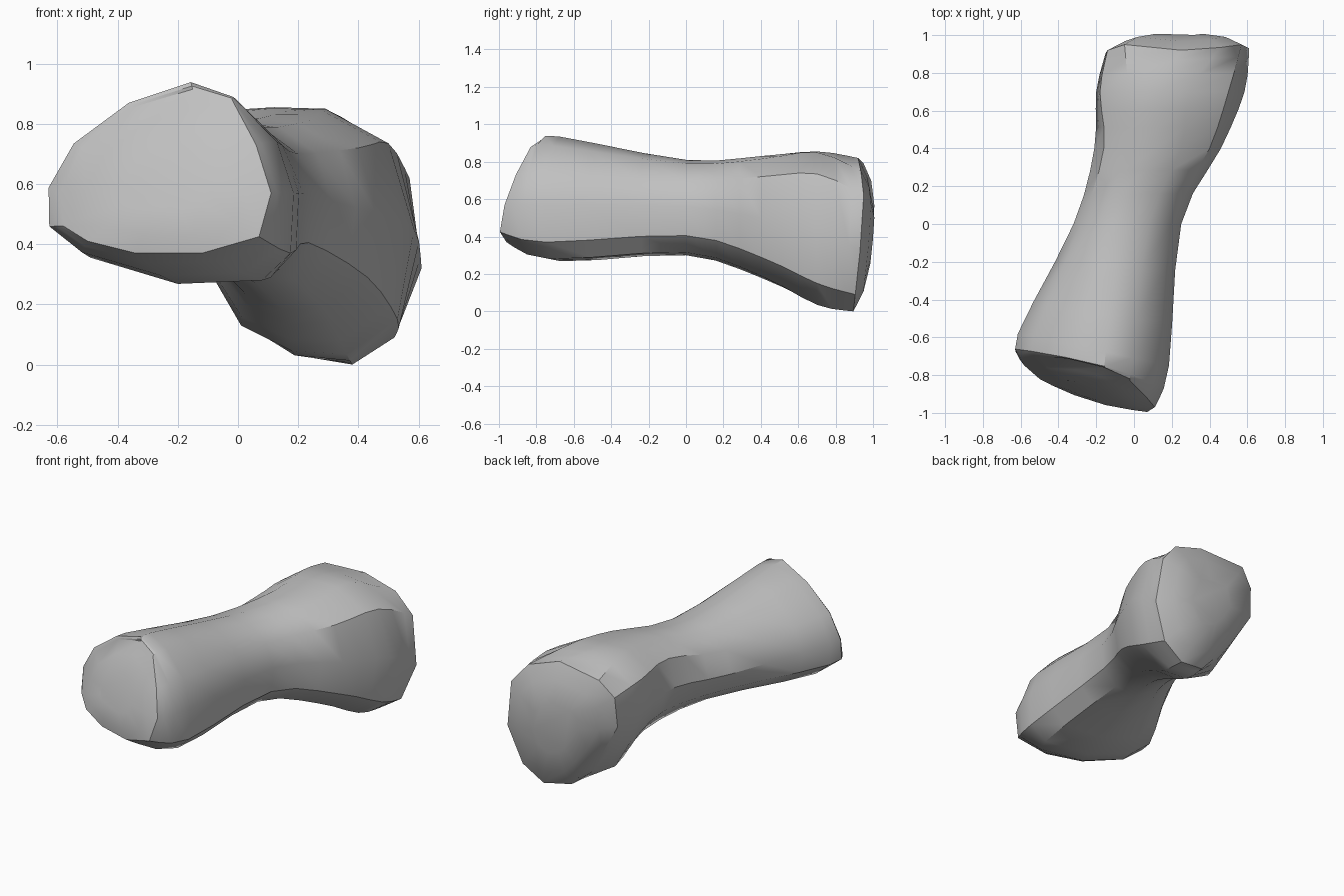
import bpy
import bmesh
import math
from mathutils import Vector

cube = bpy.data.objects.get("Cube")
if cube:
    bpy.data.objects.remove(cube, do_unlink=True)

STEPS = 3  # loft subdivisions between neighbouring sections


def rim(points):
    """End rim whose points lie at their own depth."""
    return [Vector(p) for p in points]


def section(base, slope_x, outline):
    """Cross-section on the upright plane y = base + slope_x * x."""
    return [Vector((x, base + slope_x * x, z)) for x, z in outline]


def blend(p0, p1, p2, p3, t):
    """Smooth curve from p1 to p2, guided by the sections on either side."""
    return 0.5 * (2 * p1 + (p2 - p0) * t + (2 * p0 - 5 * p1 + 4 * p2 - p3) * t ** 2
                  + (3 * p1 - p0 - 3 * p2 + p3) * t ** 3)


def inset(ring, scale, push):
    """Shrunken copy of an end rim, pushed along y to dome the cap."""
    middle = sum(ring, Vector()) / len(ring)
    return [middle.lerp(p, scale) + Vector((0, push, 0)) for p in ring]


# Outlines run clockwise from the top, as seen from the front
front_rim = rim([
    (-.15, -.76, .915), (-.02, -.83, .88), (.06, -.91, .73), (.11, -.97, .57),
    (.07, -.995, .425), (-.12, -.96, .37), (-.34, -.89, .37), (-.5, -.82, .41),
    (-.58, -.75, .46), (-.59, -.71, .57), (-.52, -.7, .72), (-.35, -.71, .855)])
front_bulge = section(-.71, -.21, [
    (-.15, .935), (-.01, .885), (.13, .74), (.185, .57), (.175, .37), (.08, .28),
    (-.2, .268), (-.49, .355), (-.61, .455), (-.615, .59), (-.53, .735), (-.35, .867)])
waist = section(0, 0, [
    (-.06, .81), (.08, .79), (.2, .7), (.25, .56), (.235, .405), (.14, .315),
    (0, .3), (-.14, .33), (-.26, .42), (-.32, .54), (-.28, .68), (-.18, .78)])
flare = section(.4, 0, [
    (.12, .83), (.25, .815), (.4, .72), (.46, .5), (.43, .29), (.28, .19),
    (.15, .18), (.02, .24), (-.12, .4), (-.21, .58), (-.16, .75), (-.02, .83)])
back_bulge = section(.7, 0, [
    (.12, .855), (.29, .85), (.5, .735), (.585, .45), (.53, .15), (.36, .035),
    (.18, .045), (.01, .13), (-.1, .32), (-.2, .56), (-.18, .74), (-.03, .845)])
back_rim = rim([
    (.25, .92, .82), (.46, .935, .75), (.57, .95, .62), (.61, .93, .32),
    (.52, .905, .09), (.38, .895, 0), (.2, .87, .03), (.1, .875, .14),
    (-.03, .885, .3), (-.15, .905, .5), (-.14, .92, .69), (-.05, .95, .79)])
keys = [front_rim, front_bulge, waist, flare, back_bulge, back_rim]

# Loft the shaft through the sections, with a domed cap at each end
rings = [inset(front_rim, .4, -.05), inset(front_rim, .75, -.03)]
last = len(keys) - 1
for i in range(last):
    around = [keys[max(i - 1, 0)], keys[i], keys[i + 1], keys[min(i + 2, last)]]
    for s in range(STEPS):
        rings.append([blend(*points, s / STEPS) for points in zip(*around)])
rings += [back_rim, inset(back_rim, .75, .05), inset(back_rim, .4, .08)]

bm = bmesh.new()
loops = [[bm.verts.new(p) for p in ring] for ring in rings]
count = len(front_rim)
for a, b in zip(loops, loops[1:]):
    for j in range(count):
        k = (j + 1) % count
        bm.faces.new((a[j], a[k], b[k], b[j]))

# Close both ends
bm.faces.new(loops[0])
bm.faces.new(loops[-1])
bmesh.ops.recalc_face_normals(bm, faces=bm.faces)

mesh = bpy.data.meshes.new("bone_shaft")
bm.to_mesh(mesh)
bm.free()
bone = bpy.data.objects.new("bone_shaft", mesh)
bpy.context.collection.objects.link(bone)

# Plain grey surface
grey = bpy.data.materials.new("plain_grey")
grey.use_nodes = True
colour = (.53, .53, .53, 1)
grey.diffuse_color = colour
grey.node_tree.nodes["Principled BSDF"].inputs["Base Color"].default_value = colour
mesh.materials.append(grey)

bpy.ops.object.select_all(action="DESELECT")
bone.select_set(True)
bpy.context.view_layer.objects.active = bone
bpy.ops.object.shade_smooth_by_angle(angle=math.radians(36))
